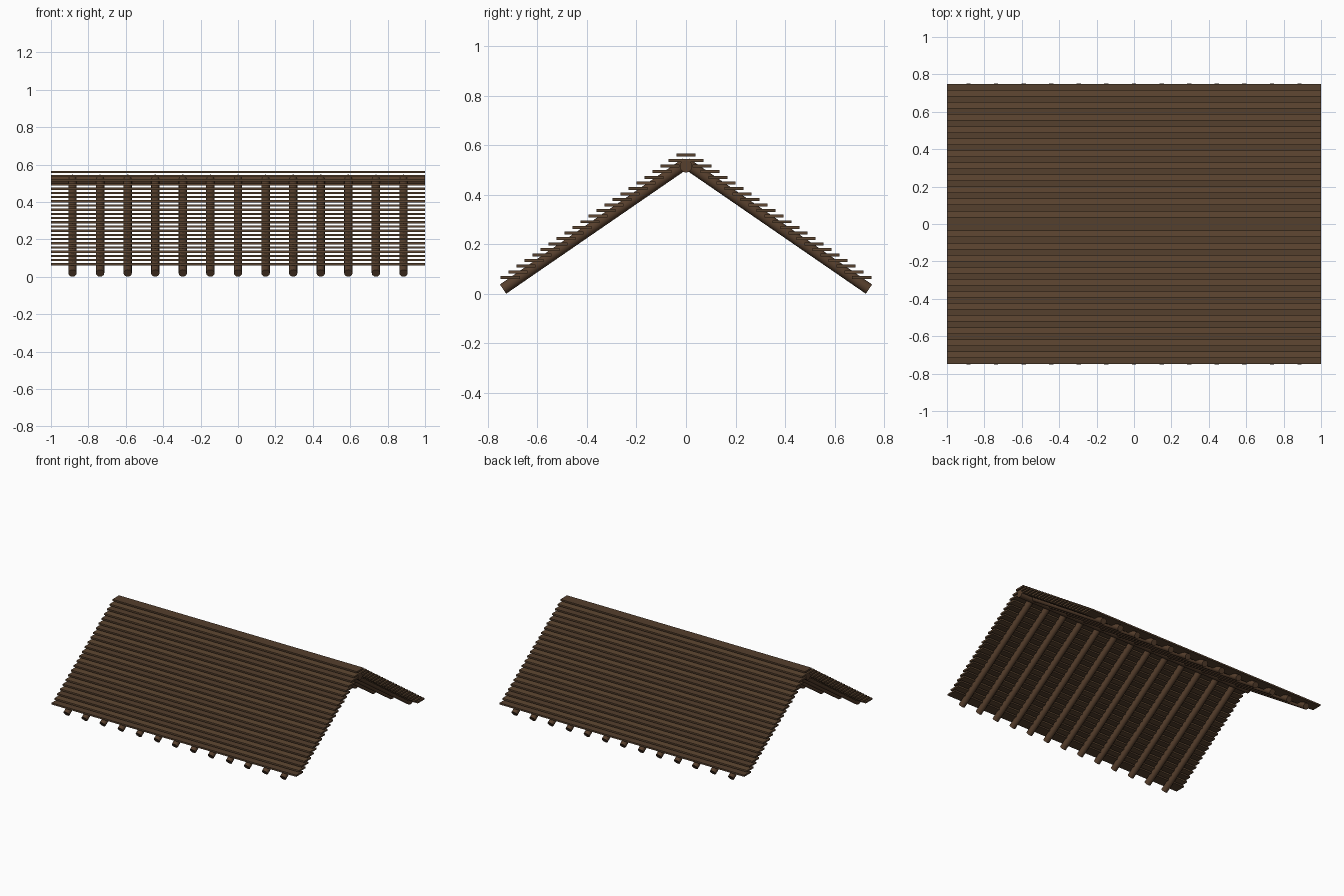
import bpy, math
from mathutils import Vector

if "Cube" in bpy.data.objects:
    bpy.data.objects.remove(bpy.data.objects["Cube"])


def material(name, rgb):
    m = bpy.data.materials.new(name)
    m.diffuse_color = (*rgb, 1)
    m.use_nodes = True
    m.node_tree.nodes["Principled BSDF"].inputs["Base Color"].default_value = m.diffuse_color
    return m


LOG = material("dark_wood", (0.095, 0.05, 0.026))
SLAT_A = material("slat_wood", (0.115, 0.064, 0.032))
SLAT_B = material("slat_wood_dark", (0.09, 0.05, 0.026))


def log(name, a, b, radius, sides=12):
    a, b = Vector(a), Vector(b)
    bpy.ops.mesh.primitive_cylinder_add(vertices=sides, radius=radius,
                                        depth=(b - a).length, location=(a + b) / 2)
    o = bpy.context.object
    o.rotation_euler = (b - a).to_track_quat('Z', 'Y').to_euler()
    o.name = name
    o.data.materials.append(LOG)
    bpy.ops.object.shade_smooth_by_angle(angle=math.radians(40))


def slat(name, y, z, mat):
    bpy.ops.mesh.primitive_cube_add(size=1, location=(0, y, z))
    o = bpy.context.object
    o.name = name
    o.scale = (2, 0.077, 0.012)
    o.data.materials.append(mat)


# Sloping round rafters on both sides
for i in range(13):
    x = (i - 6) * 0.1475
    for s, side in ((-1, "front"), (1, "back")):
        log(f"rafter_{side}_{i + 1}", (x, s * 0.739, 0.0195), (x, 0, 0.528), 0.0225)

# Ridge log under the peak
log("ridge_log", (-1, 0, 0.515), (1, 0, 0.515), 0.025)

# Horizontal overlapping slats stepping up to the ridge
STEPS = 22
slat("ridge_slat", 0, 0.561, SLAT_B)
for i in range(STEPS):
    t = i / STEPS
    for s, side in ((-1, "front"), (1, "back")):
        slat(f"slat_{side}_{i + 1}", s * 0.71 * (1 - t), 0.067 + 0.494 * t,
             SLAT_A if i % 2 else SLAT_B)
